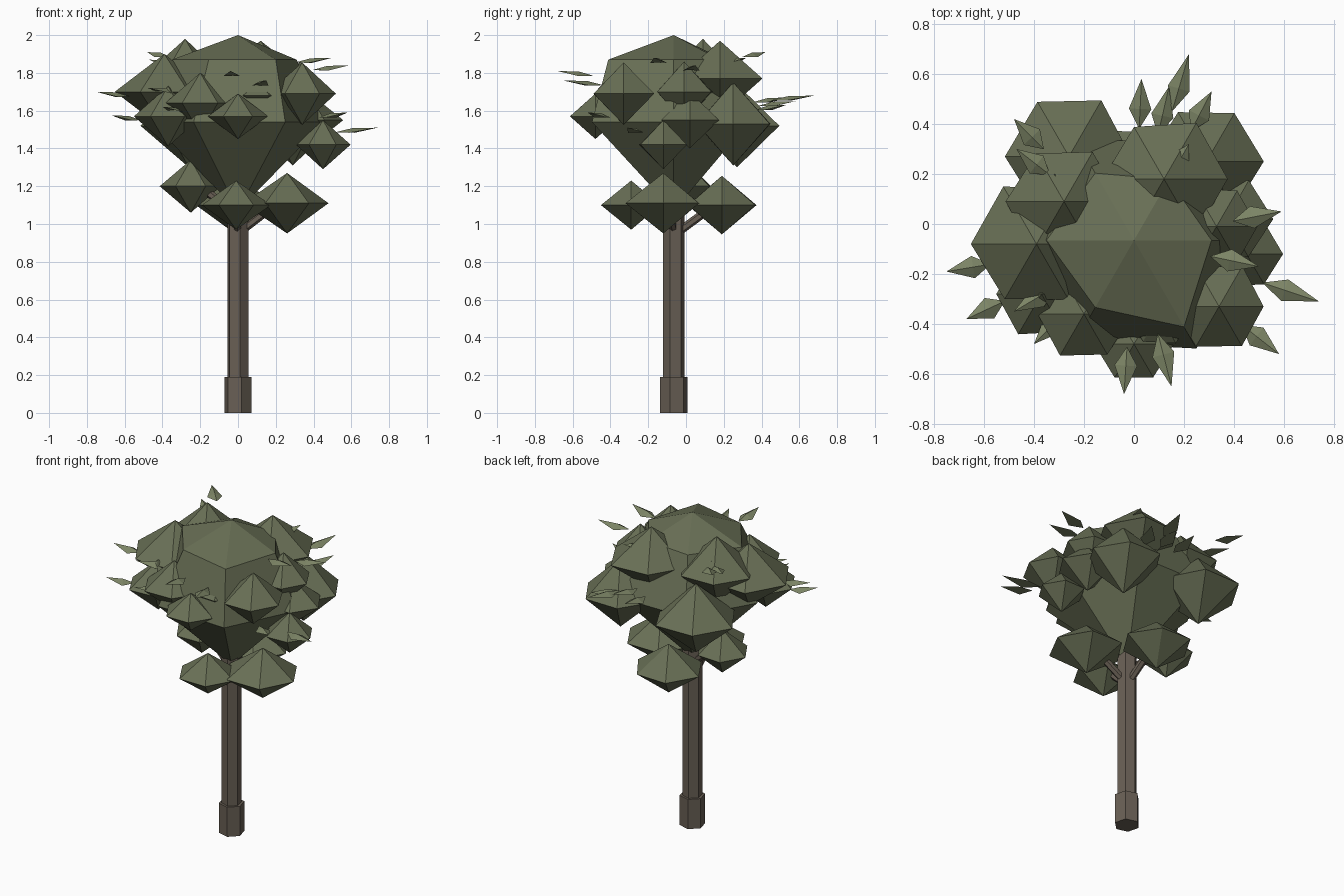
import bpy, math, random
from mathutils import Vector

if "Cube" in bpy.data.objects:
    bpy.data.objects.remove(bpy.data.objects["Cube"])

random.seed(4)
TRUNK = Vector((0, -0.065, 0))

def material(name, rgb):
    m = bpy.data.materials.new(name)
    m.diffuse_color = (*rgb, 1)
    m.use_nodes = True
    m.node_tree.nodes["Principled BSDF"].inputs["Base Color"].default_value = m.diffuse_color
    return m

BARK = material("bark", (0.14, 0.115, 0.09))
GREEN = material("foliage", (0.14, 0.16, 0.092))
LIGHT = material("leaf", (0.20, 0.23, 0.13))

def mesh_object(name, verts, faces, mat):
    me = bpy.data.meshes.new(name)
    me.from_pydata(verts, [], faces)
    me.materials.append(mat)
    ob = bpy.data.objects.new(name, me)
    bpy.context.collection.objects.link(ob)
    return ob

def blob(name, x, y, rings, bottom, top, jitter=0.0):
    """Six-sided clump: bottom point, rings of (radii, z), top point."""
    n = 6
    verts = [(x, y, bottom)]
    for radii, z in rings:
        for i, r in enumerate(radii):
            a = math.tau * i / n
            k = r * (1 + random.uniform(-jitter, jitter))
            verts.append((x + k * math.cos(a), y + k * math.sin(a), z))
    verts.append((x, y, top))
    last, base, faces = len(verts) - 1, len(verts) - 1 - n, []
    for i in range(n):
        j = (i + 1) % n
        faces.append((0, 1 + j, 1 + i))
        for k in range(len(rings) - 1):
            o = 1 + k * n
            faces.append((o + i, o + j, o + n + j, o + n + i))
        faces.append((base + i, base + j, last))
    return mesh_object(name, verts, faces, GREEN)

def rod(name, a, b, radius, spin=0.0):
    a, b = Vector(a), Vector(b)
    bpy.ops.mesh.primitive_cylinder_add(vertices=6, radius=radius, depth=(b - a).length)
    ob = bpy.context.object
    ob.name = name
    ob.location = (a + b) / 2
    ob.rotation_euler = (b - a).to_track_quat('Z', 'Y').to_euler()
    if spin:
        ob.rotation_euler = (0, 0, spin)
    ob.data.materials.append(BARK)
    return ob

def leaf(tip, base, width=0.09):
    """Thin pointed leaf with a raised middle ridge."""
    t, b = Vector(tip), Vector(base)
    d = t - b
    side = d.cross(Vector((0, 0, 1))).normalized() * width / 2
    mid = b + d * 0.4
    up = Vector((0, 0, 0.012))
    verts = [b, mid + side - up, t, mid - side - up, mid + up]
    faces = [(0, 1, 4), (1, 2, 4), (2, 3, 4), (3, 0, 4), (0, 3, 2, 1)]
    mesh_object("leaf", verts, faces, LIGHT)

# Trunk and its thicker foot
rod("trunk", TRUNK, TRUNK + Vector((0, 0, 1.25)), 0.059, 0.2)
rod("trunk_foot", TRUNK, TRUNK + Vector((0, 0, 0.19)), 0.075, 0.25)

# Central crown, with an uneven cap
blob("crown_core", 0, -0.065,
     [([0.46, 0.46, 0.46, 0.46, 0.47, 0.50], 1.54),
      ([0.31, 0.28, 0.31, 0.35, 0.31, 0.40], 1.87)], 1.07, 2.0)

# Low clumps, each carried by a branch: x, y, z, radius, half height
low = [(0.26, -0.12, 1.11, 0.225, 0.16), (-0.01, -0.29, 1.10, 0.18, 0.13),
       (-0.01, 0.19, 1.10, 0.21, 0.155), (-0.25, -0.01, 1.20, 0.16, 0.14)]
for x, y, z, r, h in low:
    rod("branch", (0, -0.065, z - 0.16), (x * 0.8, y * 0.8, z), 0.022)

# Clumps around the crown
high = [(0.0, -0.48, 1.57, 0.155, 0.12), (0.45, -0.12, 1.42, 0.145, 0.13),
        (0.34, -0.33, 1.69, 0.185, 0.165), (-0.20, -0.36, 1.64, 0.19, 0.16),
        (-0.37, -0.28, 1.57, 0.18, 0.16), (-0.39, -0.08, 1.70, 0.26, 0.20),
        (-0.28, 0.09, 1.77, 0.23, 0.21), (0.12, 0.18, 1.77, 0.25, 0.20),
        (-0.26, 0.27, 1.52, 0.25, 0.22), (0.29, 0.25, 1.53, 0.23, 0.22),
        (0.33, -0.01, 1.70, 0.17, 0.16), (0.37, 0.02, 1.55, 0.18, 0.15),
        (0.10, -0.36, 1.68, 0.13, 0.09)]
for x, y, z, r, h in low + high:
    blob("leaf_clump", x, y, [([r] * 6, z)], z - h, z + h, jitter=0.04)

# Loose leaves: tip x, y, z, and length
leaves = [(-0.75, -0.19, 1.70, 0.18), (-0.67, -0.38, 1.575, 0.17),
          (-0.48, -0.35, 1.72, 0.19), (-0.40, -0.48, 1.62, 0.18),
          (-0.04, -0.68, 1.81, 0.19), (0.15, -0.65, 1.76, 0.22),
          (0.58, -0.52, 1.59, 0.19), (0.74, -0.31, 1.51, 0.24),
          (0.50, -0.17, 1.88, 0.20), (0.59, 0.05, 1.84, 0.20),
          (0.22, 0.68, 1.68, 0.24), (0.03, 0.58, 1.65, 0.20),
          (0.14, 0.55, 1.67, 0.20), (0.31, 0.53, 1.63, 0.18),
          (-0.48, 0.42, 1.91, 0.17), (-0.47, 0.30, 1.87, 0.17),
          (-0.32, 0.20, 1.87, 0.14), (0.22, 0.32, 1.88, 0.13)]
for x, y, z, length in leaves:
    out = Vector((x, y + 0.065, 0)).normalized() * length
    leaf((x, y, z), (x - out.x, y - out.y, z - 0.025))
